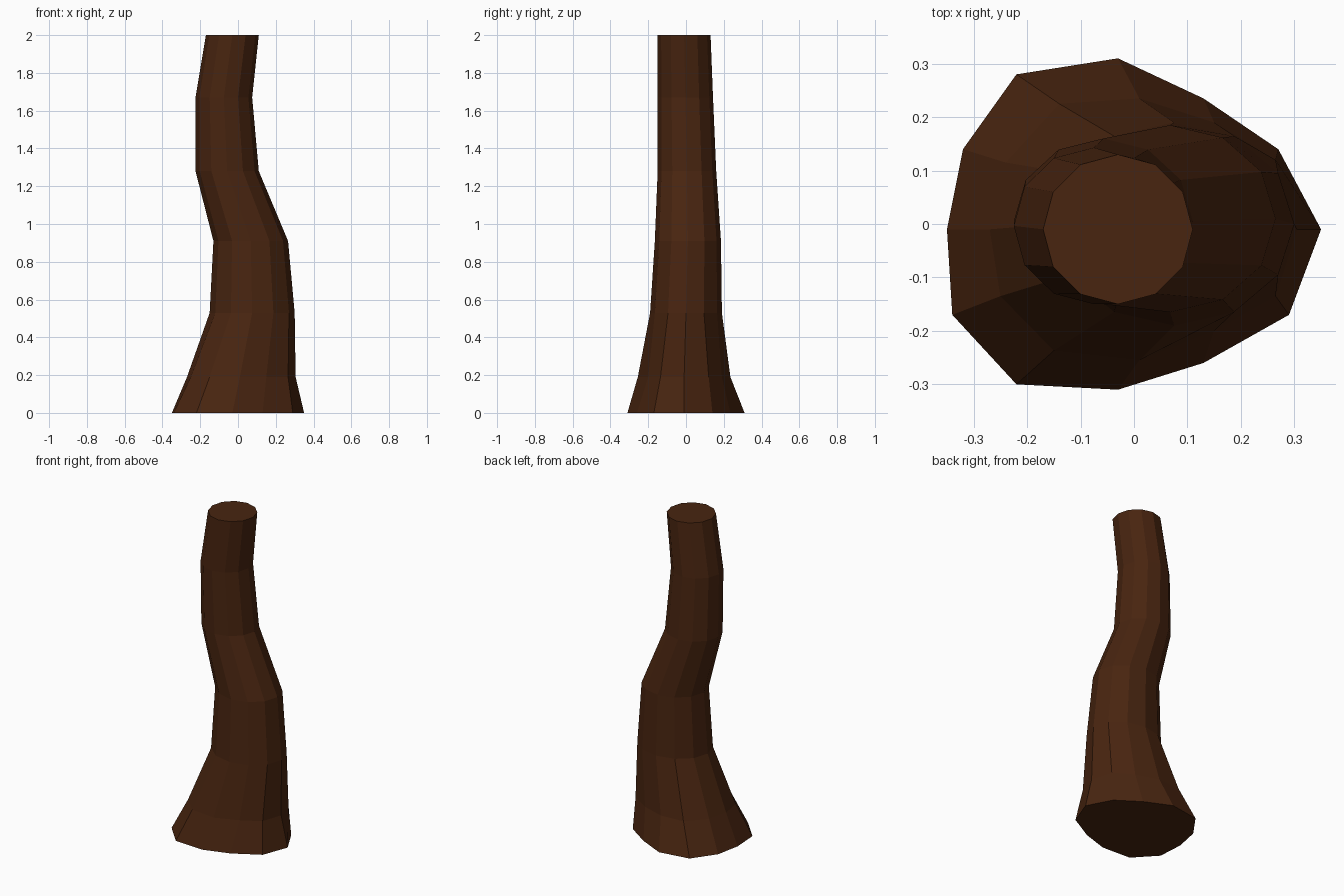
import bpy, bmesh, math

if "Cube" in bpy.data.objects:
    bpy.data.objects.remove(bpy.data.objects["Cube"])

bark = bpy.data.materials.new("dark_brown_bark")
bark.diffuse_color = (0.065, 0.018, 0.005, 1)
bark.use_nodes = True
bark.node_tree.nodes["Principled BSDF"].inputs["Base Color"].default_value = bark.diffuse_color

SIDES = 12

# Flared root outlines, counter-clockwise from +x
ground = [(.35, -.01), (.27, .14), (.13, .235), (-.03, .31), (-.22, .28), (-.32, .14),
          (-.35, -.01), (-.34, -.17), (-.22, -.30), (-.03, -.31), (.13, -.26), (.29, -.17)]
flare = [(.305, -.01), (.265, .12), (.15, .19), (.01, .235), (-.14, .225), (-.24, .115),
         (-.27, -.01), (-.25, -.135), (-.15, -.237), (.01, -.255), (.15, -.20), (.265, -.135)]

# Bending trunk sections: z, x min, x max, y min, y max
sections = [(.53, -.15, .30, -.19, .19), (.91, -.13, .265, -.165, .185),
            (1.28, -.225, .11, -.15, .16), (1.67, -.225, .075, -.15, .143),
            (2.0, -.17, .11, -.15, .13)]


def ellipse(x0, x1, y0, y1):
    angles = [math.tau * i / SIDES for i in range(SIDES)]
    return [((x0 + x1) / 2 + (x1 - x0) / 2 * math.cos(a),
             (y0 + y1) / 2 + (y1 - y0) / 2 * math.sin(a)) for a in angles]


# Trunk: stacked rings bridged with flat faces
outlines = [(0, ground), (.19, flare)] + [(s[0], ellipse(*s[1:])) for s in sections]
bm = bmesh.new()
rings = [[bm.verts.new((x, y, z)) for x, y in pts] for z, pts in outlines]
for low, high in zip(rings, rings[1:]):
    for i in range(SIDES):
        j = (i + 1) % SIDES
        bm.faces.new((low[i], low[j], high[j], high[i]))
bm.faces.new(rings[0][::-1])
bm.faces.new(rings[-1])

mesh = bpy.data.meshes.new("tree_trunk")
bm.to_mesh(mesh)
bm.free()
mesh.materials.append(bark)
trunk = bpy.data.objects.new("tree_trunk", mesh)
bpy.context.collection.objects.link(trunk)
